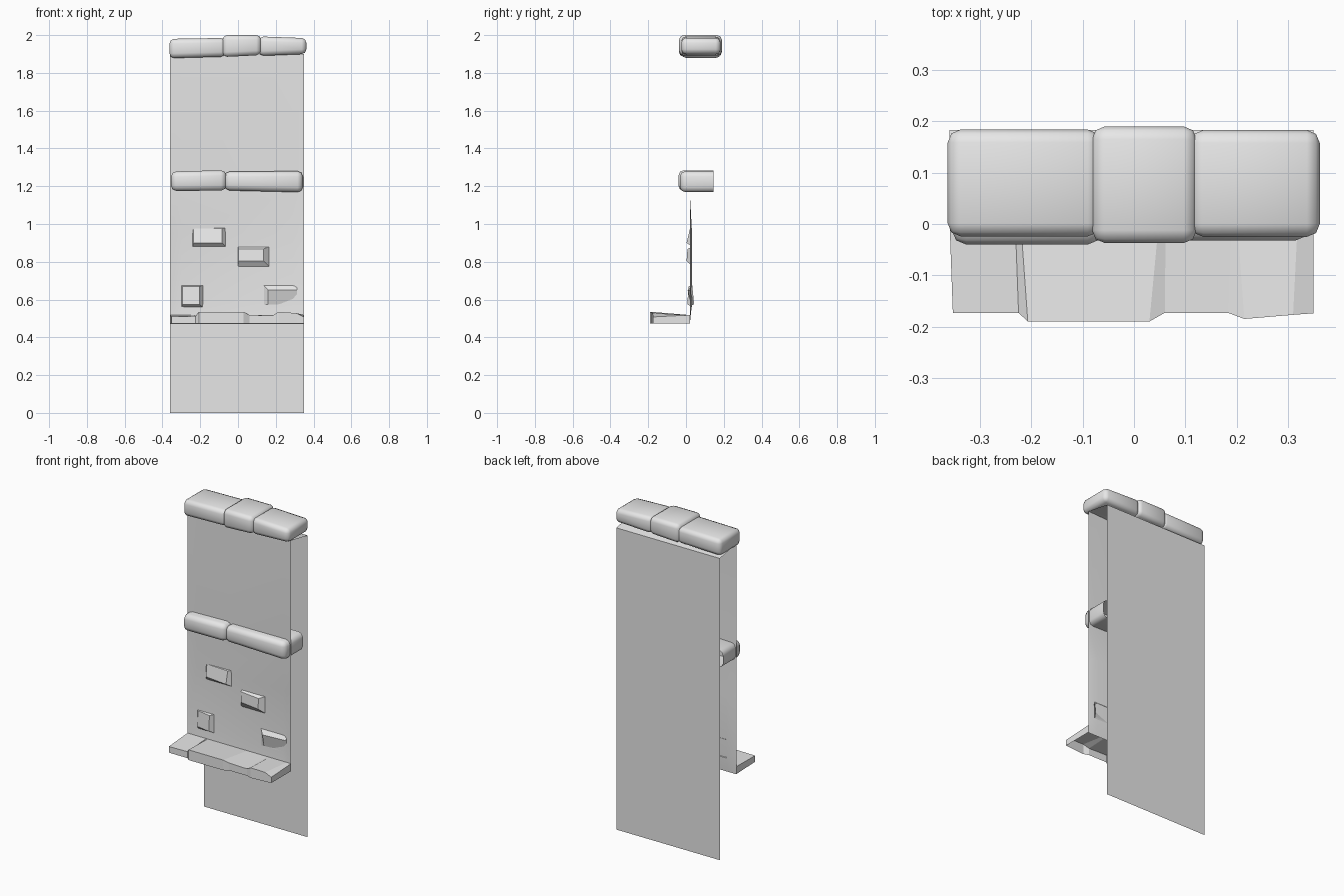
import bpy
import bmesh
import math

if "Cube" in bpy.data.objects:
    bpy.data.objects.remove(bpy.data.objects["Cube"], do_unlink=True)

# Single plain stone colour
stone = bpy.data.materials.new("grey_stone")
stone.use_nodes = True
COLOUR = (0.8, 0.8, 0.8, 1)
stone.diffuse_color = COLOUR
stone.node_tree.nodes["Principled BSDF"].inputs["Base Color"].default_value = COLOUR


def finish(bm, name, smooth=None):
    bmesh.ops.recalc_face_normals(bm, faces=bm.faces[:])
    mesh = bpy.data.meshes.new(name)
    bm.to_mesh(mesh)
    bm.free()
    mesh.materials.append(stone)
    obj = bpy.data.objects.new(name, mesh)
    bpy.context.collection.objects.link(obj)
    if smooth:
        bpy.ops.object.select_all(action='DESELECT')
        obj.select_set(True)
        bpy.context.view_layer.objects.active = obj
        bpy.ops.object.shade_smooth_by_angle(angle=math.radians(smooth))
    return obj


def grid_sheet(bm, rows):
    """Skin neighbouring rows of points with quads."""
    rows = [[bm.verts.new(p) for p in row] for row in rows]
    for a, b in zip(rows, rows[1:]):
        for i in range(len(a) - 1):
            bm.faces.new((a[i], a[i + 1], b[i + 1], b[i]))
    return rows


def rounded_stone(name, left, right, y0, y1, bevel, open_back=False):
    """Stone block; left and right are (x, z_bottom, z_top) of its ends."""
    bm = bmesh.new()
    rings = []
    for x, z0, z1 in (left, right):
        rings.append([bm.verts.new(p) for p in
                      ((x, y0, z0), (x, y1, z0), (x, y1, z1), (x, y0, z1))])
    a, b = rings
    bm.faces.new(a)
    bm.faces.new(b[::-1])
    for i in range(4):
        if open_back and i == 1:
            continue
        j = (i + 1) % 4
        bm.faces.new((a[i], b[i], b[j], a[j]))
    edges = [e for e in bm.edges if not e.is_boundary]
    bmesh.ops.bevel(bm, geom=edges, offset=bevel, segments=2, profile=0.5,
                    affect='EDGES', clamp_overlap=True)
    return finish(bm, name, 60)


# Back panel with the sloping sheet that joins it to the front panel
bm = bmesh.new()
X0, X1, BACK, FRONT = -0.36, 0.35, 0.183, 0.02
grid_sheet(bm, [[(x, y, z) for x in (X0, X1)]
                for y, z in ((BACK, 0), (BACK, 1.87), (FRONT, 1.9))])
finish(bm, "back_panel")

# Front panel, slightly worn inward below the band
bm = bmesh.new()
xs = (X0, -0.3, 0.29, X1)
zs = (0.47, 0.58, 0.95, 1.17, 1.9)
rows = []
for z in zs:
    worn = 0.012 if 0.5 < z < 1 else 0
    rows.append([(x, FRONT + (worn if abs(x) < 0.32 else 0), z) for x in xs])
grid_sheet(bm, rows)
finish(bm, "front_panel", 40)


# Exposed bricks: an outline on the panel and a smaller tilted face in front
def brick(name, base, face, depths):
    bm = bmesh.new()
    corners = ((0, 2), (1, 2), (1, 3), (0, 3))
    outer = [bm.verts.new((base[i], FRONT + 0.013, base[j])) for i, j in corners]
    inner = [bm.verts.new((face[i], FRONT + 0.013 - d, face[j]))
             for (i, j), d in zip(corners, depths)]
    bm.faces.new(inner)
    for i in range(4):
        j = (i + 1) % 4
        bm.faces.new((outer[i], outer[j], inner[j], inner[i]))
    finish(bm, name)


brick("brick_upper_right", (-0.24, -0.065, 0.88, 0.98),
      (-0.235, -0.085, 0.9, 0.975), (0.012, 0.03, 0.012, 0.002))
brick("brick_upper_left", (0, 0.165, 0.775, 0.88),
      (0.003, 0.135, 0.805, 0.868), (0.01, 0.03, 0.025, 0.006))
brick("brick_lower_right", (-0.3, -0.185, 0.56, 0.675),
      (-0.295, -0.205, 0.575, 0.67), (0.01, 0.026, 0.02, 0.003))
brick("brick_lower_left", (0.135, 0.315, 0.57, 0.675),
      (0.16, 0.312, 0.575, 0.65), (0.008, -0.01, 0.012, 0.024))

# Ledge: stations of (front x, back x, front y, front z) along the stones
stations = [
    (-0.353, X0, -0.173, 0.51), (-0.225, -0.232, -0.173, 0.512),
    (-0.207, -0.222, -0.19, 0.535), (0.03, 0.05, -0.19, 0.535),
    (0.06, 0.062, -0.173, 0.518), (0.183, 0.19, -0.173, 0.515),
    (0.215, 0.2, -0.185, 0.535), (0.31, 0.32, -0.177, 0.528),
    (X1, X1, -0.174, 0.508)]
bm = bmesh.new()
columns = [[(xf, yf, 0.472), (xf, yf, zf), (xb, FRONT, 0.518)]
           for xf, xb, yf, zf in stations]
rows = grid_sheet(bm, columns)
for row in (rows[0], rows[-1]):
    low = bm.verts.new((row[2].co.x, FRONT, 0.472))
    bm.faces.new((row[0], row[1], row[2], low))
finish(bm, "ledge")

# Middle band of two stones, open where they sit inside the wall
rounded_stone("band_right", (-0.355, 1.175, 1.278), (-0.062, 1.177, 1.285),
              -0.04, 0.145, 0.028, True)
rounded_stone("band_left", (-0.072, 1.178, 1.278), (0.343, 1.168, 1.28),
              -0.032, 0.145, 0.028, True)

# Coping of three stones
rounded_stone("coping_right", (-0.363, 1.878, 1.98), (-0.065, 1.886, 1.985),
              -0.024, 0.184, 0.025)
rounded_stone("coping_middle", (-0.082, 1.884, 2.0), (0.122, 1.894, 2.0),
              -0.037, 0.19, 0.025)
rounded_stone("coping_left", (0.11, 1.89, 1.993), (0.362, 1.9, 1.984),
              -0.025, 0.183, 0.025)
